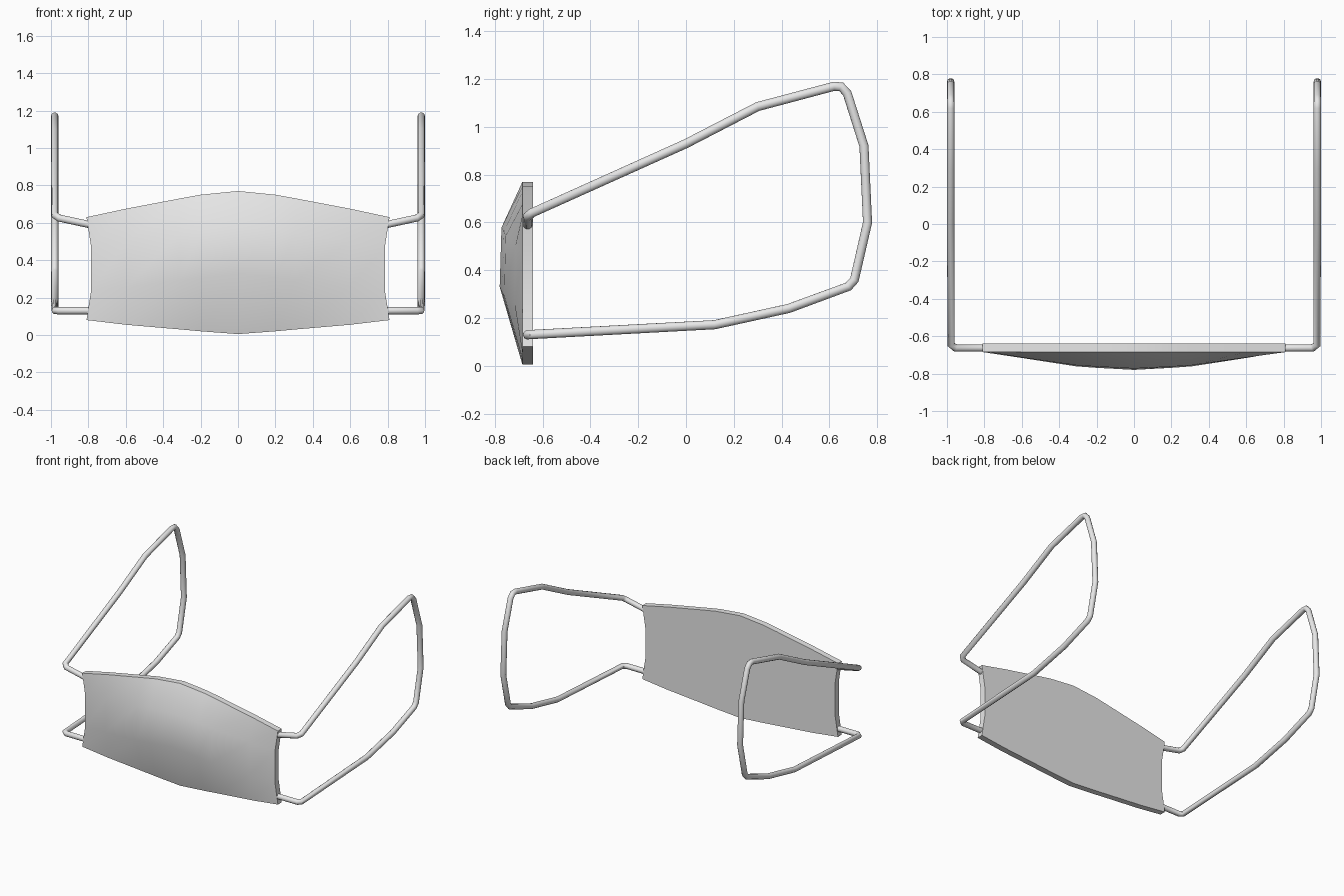
import bpy, bmesh

cube = bpy.data.objects.get("Cube")
if cube:
    bpy.data.objects.remove(cube, do_unlink=True)

grey = bpy.data.materials.new("light_grey")
grey.use_nodes = True
colour = (0.8, 0.8, 0.8, 1)
grey.diffuse_color = colour
grey.node_tree.nodes["Principled BSDF"].inputs["Base Color"].default_value = colour

BACK, RIM = -0.64, -0.685


def activate(obj):
    bpy.ops.object.select_all(action='DESELECT')
    obj.select_set(True)
    bpy.context.view_layer.objects.active = obj


# Face panel: half-columns of (x, bottom z, top z, bulge depth)
half = [(0, 0.005, 0.77, 0.095), (0.2, 0.02, 0.75, 0.084),
        (0.31, 0.03, 0.73, 0.076), (0.6, 0.055, 0.675, 0.032),
        (0.81, 0.08, 0.63, 0)]
columns = [(-x, b, t, d) for x, b, t, d in half[:0:-1]] + half
# Rows of (height at centre, height at side, bulge factor, side inset)
rows = [(0, 0, 0, 0), (0.425, 0.29, 1, 0.025),
        (0.75, 0.71, 0.92, 0.025), (1, 1, 0, 0)]

bm = bmesh.new()
grid = []
for x, bottom, top, depth in columns:
    side = abs(x) / 0.81
    line = []
    for mid, edge, bulge, inset in rows:
        z = bottom + (top - bottom) * (mid + (edge - mid) * side)
        px = x * (1 - inset / 0.81 * side ** 4)
        line.append(bm.verts.new((px, RIM - depth * bulge, z)))
    grid.append(line)
for a, b in zip(grid, grid[1:]):
    for i in range(len(rows) - 1):
        bm.faces.new((a[i], b[i], b[i + 1], a[i + 1]))
# Flat back and rim
result = bmesh.ops.extrude_face_region(bm, geom=bm.faces[:], use_keep_orig=True)
for v in result["geom"]:
    if isinstance(v, bmesh.types.BMVert):
        v.co.y = BACK
bmesh.ops.recalc_face_normals(bm, faces=bm.faces[:])
mesh = bpy.data.meshes.new("mask_panel")
bm.to_mesh(mesh)
bm.free()
panel = bpy.data.objects.new("mask_panel", mesh)
panel.data.materials.append(grey)
bpy.context.collection.objects.link(panel)
activate(panel)
bpy.ops.object.shade_smooth_by_angle(angle=0.61)

# Ear loops: one bent tube on each side
loop = [(0.77, -0.663, 0.585), (0.955, -0.663, 0.625), (0.978, -0.645, 0.64),
        (0.98, 0, 0.93), (0.98, 0.3, 1.085), (0.98, 0.62, 1.17),
        (0.98, 0.65, 1.168), (0.98, 0.675, 1.14),
        (0.98, 0.745, 0.92), (0.98, 0.76, 0.6), (0.98, 0.705, 0.36),
        (0.98, 0.68, 0.332), (0.98, 0.43, 0.24), (0.98, 0.12, 0.172),
        (0.978, -0.645, 0.131), (0.955, -0.663, 0.13), (0.77, -0.663, 0.13)]


def ear_loop(name, sign):
    curve = bpy.data.curves.new(name, 'CURVE')
    curve.dimensions = '3D'
    curve.bevel_depth = 0.02
    curve.bevel_resolution = 3
    curve.use_fill_caps = True
    spline = curve.splines.new('POLY')
    spline.points.add(len(loop) - 1)
    for point, (x, y, z) in zip(spline.points, loop):
        point.co = (x * sign, y, z, 1)
    obj = bpy.data.objects.new(name, curve)
    bpy.context.collection.objects.link(obj)
    activate(obj)
    bpy.ops.object.convert(target='MESH')
    obj = bpy.context.object
    obj.data.materials.clear()
    obj.data.materials.append(grey)
    bpy.ops.object.shade_smooth_by_angle(angle=0.8)


ear_loop("left_ear_loop", 1)
ear_loop("right_ear_loop", -1)
